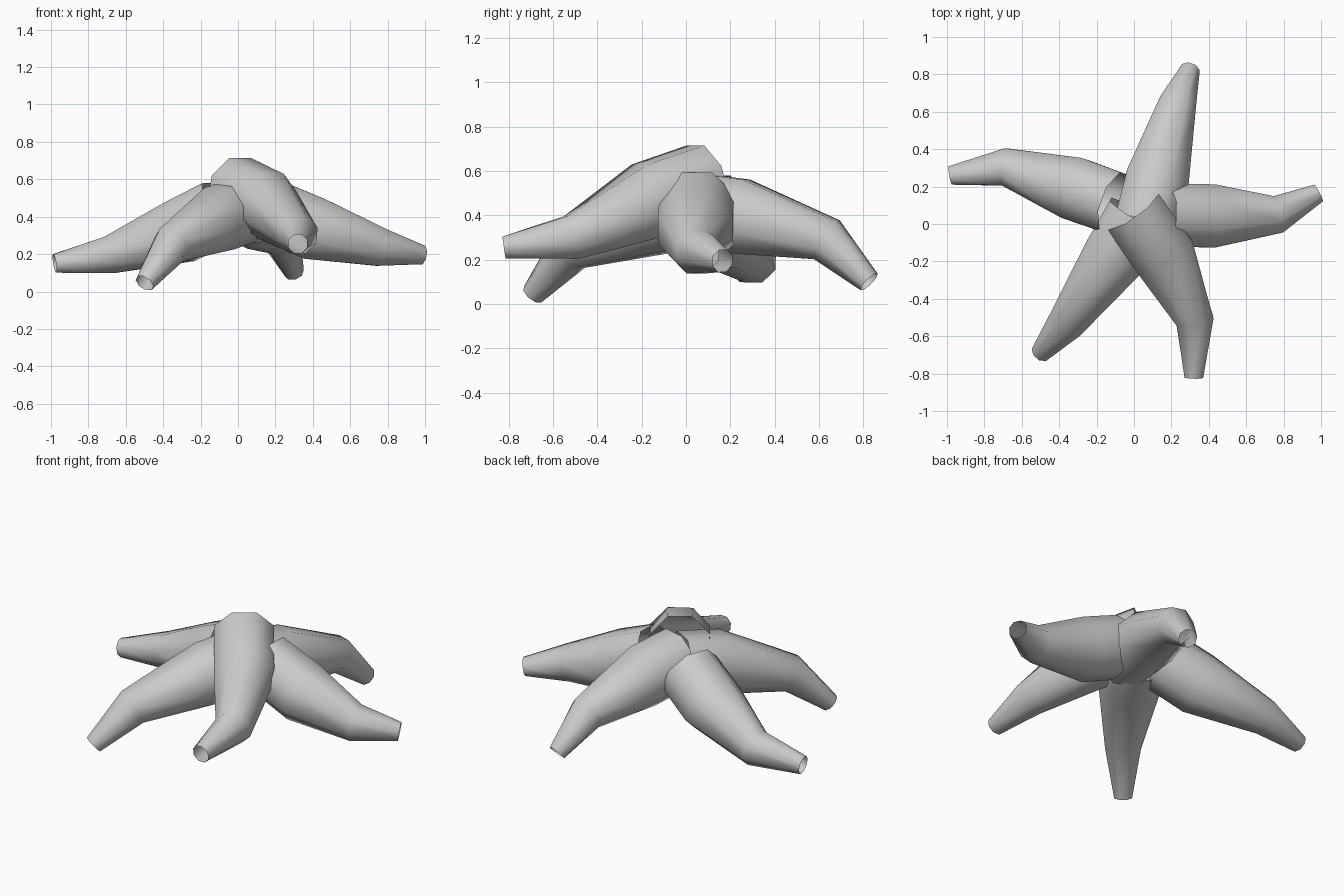
import bpy, bmesh, math
from mathutils import Vector

if "Cube" in bpy.data.objects:
    bpy.data.objects.remove(bpy.data.objects["Cube"])

SIDES = 8
RADII = (0.18, 0.183, 0.108, 0.054)   # base, middle, bend, tip

# Centre line of each arm, from the hub outwards
ARMS = {
    "front_right_arm": [(-0.015, 0.08, 0.555), (0.155, -0.16, 0.47), (0.325, -0.515, 0.30), (0.32, -0.82, 0.255)],
    "front_left_arm": [(0.02, 0.05, 0.43), (-0.10, -0.165, 0.39), (-0.355, -0.52, 0.25), (-0.50, -0.69, 0.045)],
    "left_arm": [(-0.10, 0.11, 0.43), (-0.31, 0.185, 0.32), (-0.69, 0.305, 0.195), (-0.98, 0.26, 0.15)],
    "back_arm": [(0.06, 0.00, 0.43), (0.125, 0.24, 0.395), (0.23, 0.635, 0.29), (0.30, 0.825, 0.10)],
    "right_arm": [(0.16, 0.05, 0.44), (0.41, 0.043, 0.335), (0.765, 0.05, 0.235), (0.985, 0.165, 0.195)],
}


def make_arm(name, path):
    """Open, tapered eight-sided tube with a flat facet on top."""
    pts = [Vector(p) for p in path]
    segs = [(b - a).normalized() for a, b in zip(pts, pts[1:])]
    bm = bmesh.new()
    rings = []
    for i, (p, r) in enumerate(zip(pts, RADII)):
        t = (segs[max(i - 1, 0)] + segs[min(i, len(segs) - 1)]).normalized()
        side = t.cross(Vector((0, 0, 1))).normalized()
        up = side.cross(t)
        ring = []
        for k in range(SIDES):
            a = math.tau * (k + 0.5) / SIDES
            ring.append(bm.verts.new(p + r * (math.cos(a) * side + math.sin(a) * up)))
        rings.append(ring)
    for lo, hi in zip(rings, rings[1:]):
        for k in range(SIDES):
            n = (k + 1) % SIDES
            f = bm.faces.new((lo[n], lo[k], hi[k], hi[n]))
            f.smooth = True
    # Faces point away from the centre line
    bm.normal_update()
    f = bm.faces[:][0]
    if f.normal.dot(f.calc_center_median() - (pts[0] + pts[1]) / 2) < 0:
        bmesh.ops.reverse_faces(bm, faces=bm.faces[:])
    me = bpy.data.meshes.new(name)
    bm.to_mesh(me)
    bm.free()
    ob = bpy.data.objects.new(name, me)
    bpy.context.collection.objects.link(ob)


for arm_name, arm_path in ARMS.items():
    make_arm(arm_name, arm_path)
